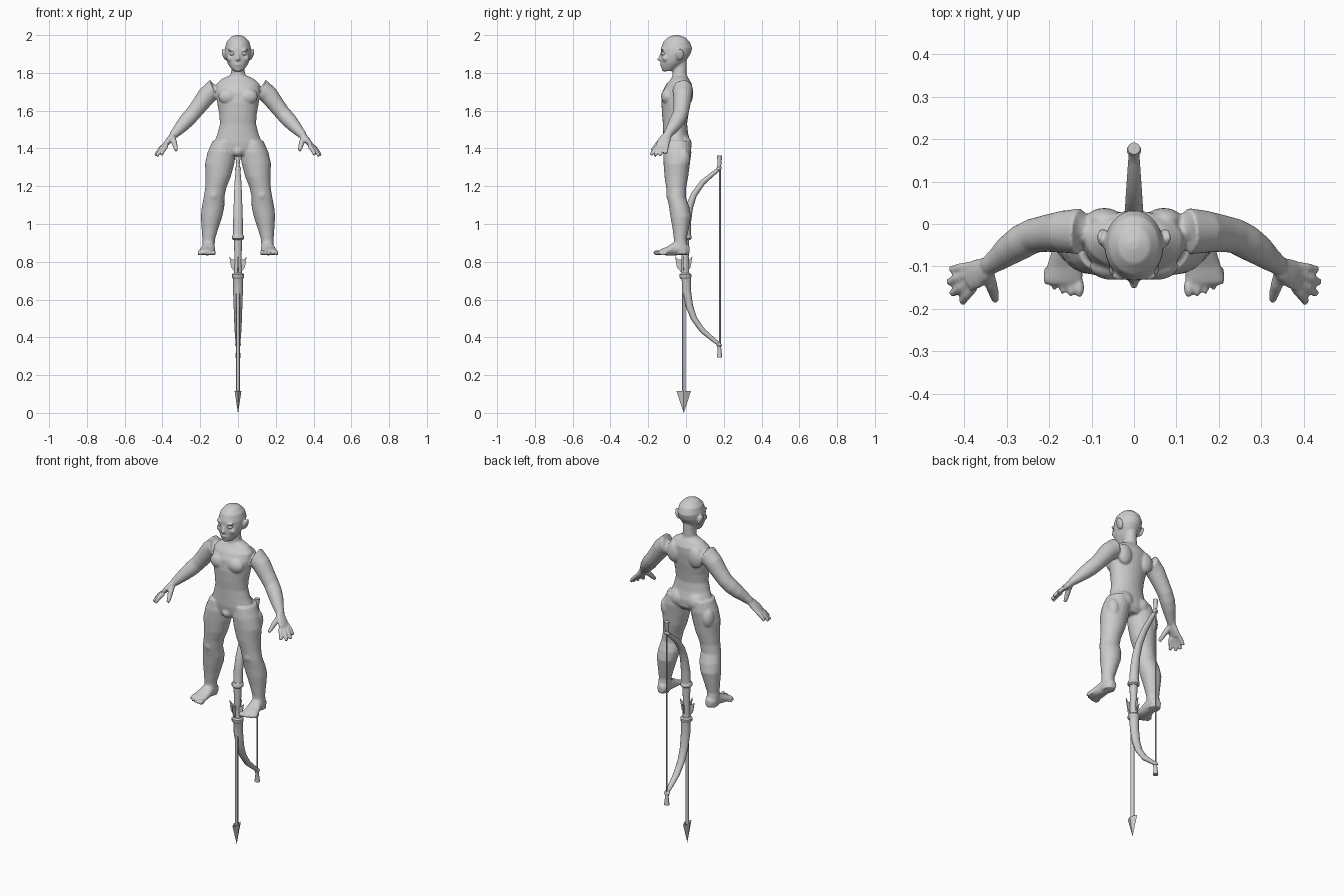
import bpy, bmesh, math
from mathutils import Vector, Matrix

X, Y, Z = Vector((1, 0, 0)), Vector((0, 1, 0)), Vector((0, 0, 1))


def loft(bm, rows, axis=None, hint=X, n=20):
    """Closed tube through rows (x, y, z, ru, rv); rings face axis or the path."""
    pts = [Vector(r[:3]) for r in rows]
    rings = []
    for i, r in enumerate(rows):
        t = axis or (pts[min(i + 1, len(pts) - 1)] - pts[max(i - 1, 0)]).normalized()
        u = (hint - t * hint.dot(t)).normalized()
        v = t.cross(u)
        rings.append([bm.verts.new(pts[i] + u * r[3] * math.cos(2 * math.pi * k / n)
                                   + v * r[-1] * math.sin(2 * math.pi * k / n)) for k in range(n)])
    for a, b in zip(rings, rings[1:]):
        for k in range(n):
            bm.faces.new((a[k], a[(k + 1) % n], b[(k + 1) % n], b[k]))
    bm.faces.new(rings[0][::-1])
    bm.faces.new(rings[-1])


def blob(bm, loc, size, rot=0, axis='X'):
    m = (Matrix.Translation(loc) @ Matrix.Rotation(math.radians(rot), 4, axis)
         @ Matrix.Diagonal((*size, 1)))
    bmesh.ops.create_uvsphere(bm, u_segments=20, v_segments=12, radius=1, matrix=m)


def finish(bm, name, angle=40):
    bmesh.ops.recalc_face_normals(bm, faces=bm.faces)
    me = bpy.data.meshes.new(name)
    bm.to_mesh(me)
    bm.free()
    ob = bpy.data.objects.new(name, me)
    bpy.context.collection.objects.link(ob)
    bpy.ops.object.select_all(action='DESELECT')
    ob.select_set(True)
    bpy.context.view_layer.objects.active = ob
    bpy.ops.object.shade_smooth_by_angle(angle=math.radians(angle))
    return ob


def side(s, rows):
    return [(s * r[0], *r[1:]) for r in rows]


bm = bmesh.new()

# Head and neck: (z, y centre, half width, half depth)
head = [(2.0, -.05, .012, .012), (1.99, -.05, .038, .043), (1.965, -.05, .060, .070),
        (1.93, -.05, .069, .083), (1.90, -.055, .069, .079), (1.875, -.063, .064, .071),
        (1.85, -.074, .055, .059), (1.83, -.084, .042, .047), (1.81, -.093, .026, .032)]
neck = [(1.88, -.03, .034, .034), (1.83, -.032, .034, .036), (1.79, -.034, .038, .038),
        (1.74, -.035, .05, .045)]
# Torso
torso = [(1.79, -.032, .038, .034), (1.768, -.032, .085, .048), (1.74, -.037, .115, .068),
         (1.70, -.047, .118, .078), (1.64, -.053, .110, .077), (1.58, -.057, .099, .070),
         (1.53, -.058, .096, .064), (1.48, -.055, .108, .066), (1.43, -.048, .128, .072),
         (1.39, -.046, .128, .068), (1.365, -.05, .08, .055)]
for rows in (head, neck, torso):
    loft(bm, [(0, y, z, a, b) for z, y, a, b in rows], axis=Z, n=28)

# Face and groin
blob(bm, (0, -.137, 1.873), (.011, .017, .010))
blob(bm, (0, -.133, 1.887), (.007, .010, .024), -18)
blob(bm, (0, -.128, 1.845), (.019, .010, .005))
blob(bm, (0, -.124, 1.836), (.016, .010, .005))
blob(bm, (0, -.112, 1.818), (.018, .016, .012))
blob(bm, (0, -.09, 1.385), (.03, .035, .03))

leg = [(.08, -.045, 1.44, .055, .068), (.086, -.046, 1.38, .075, .075),
       (.097, -.049, 1.32, .078, .070), (.105, -.051, 1.25, .067, .063),
       (.118, -.052, 1.19, .056, .053), (.127, -.05, 1.14, .055, .050),
       (.132, -.036, 1.09, .060, .054), (.14, -.028, 1.04, .057, .055),
       (.148, -.028, .98, .045, .044), (.155, -.03, .92, .034, .034),
       (.157, -.028, .88, .033, .037), (.157, -.02, .84, .032, .036)]
foot = [(.154, .018, .862, .018, .022), (.155, -.005, .869, .032, .035),
        (.157, -.06, .87, .036, .036), (.163, -.10, .857, .043, .023),
        (.167, -.132, .851, .047, .016), (.167, -.143, .849, .042, .012)]
arm = [(.09, -.022, 1.705, .055), (.13, -.017, 1.712, .055), (.165, -.018, 1.68, .050),
       (.205, -.022, 1.627, .044), (.238, -.028, 1.585, .041), (.265, -.042, 1.555, .041),
       (.295, -.062, 1.522, .036), (.322, -.084, 1.492, .028), (.345, -.10, 1.468, .022)]
palm = [(.335, -.093, 1.478, .020, .018), (.352, -.107, 1.458, .029, .018),
        (.372, -.118, 1.435, .035, .016), (.389, -.127, 1.415, .034, .012)]
fingers = [((.385, -.099, 1.422), (.432, -.108, 1.373)), ((.389, -.117, 1.418), (.438, -.138, 1.363)),
           ((.385, -.135, 1.414), (.430, -.165, 1.360)), ((.377, -.149, 1.414), (.406, -.185, 1.365))]
thumb = [(.345, -.112, 1.458, .015), (.337, -.143, 1.43, .015), (.330, -.165, 1.405, .012),
         (.326, -.182, 1.388, .009)]

for s in (1, -1):
    # Limbs
    loft(bm, side(s, leg), axis=Z)
    loft(bm, side(s, foot), axis=Y)
    loft(bm, side(s, arm))
    loft(bm, side(s, palm), hint=Y)
    loft(bm, side(s, thumb), n=12)
    for a, b in fingers:
        mid = (Vector(a) + Vector(b)) / 2 + Vector((.002, 0, .003))
        loft(bm, side(s, [(*a, .011), (*mid, .0115), (*b, .009)]), n=12)
    for i in range(5):
        r = .014 - .0015 * i
        blob(bm, (s * (.129 + .0195 * i), -.15 + .0035 * i * i * .5, .834 + r), (r * .85, .024, r))
    # Muscle shapes, joints, brow and ears
    blob(bm, (s * .055, -.022, 1.42), (.056, .053, .056))
    blob(bm, (s * .052, -.100, 1.675), (.052, .032, .042))
    blob(bm, (s * .07, .008, 1.69), (.045, .030, .06))
    blob(bm, (s * .127, -.083, 1.155), (.028, .022, .034))
    blob(bm, (s * .132, -.018, 1.345), (.035, .04, .06))
    blob(bm, (s * .03, -.122, 1.920), (.025, .012, .006), -s * 8, 'Y')
    blob(bm, (s * .038, -.108, 1.877), (.022, .018, .018))
    blob(bm, (s * .073, -.032, 1.897), (.010, .022, .032), s * 18, 'Y')

body = finish(bm, "body")
rm = body.modifiers.new("blend", 'REMESH')
rm.mode, rm.voxel_size, rm.use_smooth_shade = 'VOXEL', .005, True
sm = body.modifiers.new("soften", 'SMOOTH')
sm.factor, sm.iterations = .5, 5

# Eyes
bm = bmesh.new()
for s in (1, -1):
    blob(bm, (s * .029, -.1175, 1.902), (.017, .014, .011))
finish(bm, "eyes")

# Bow: two mirrored limbs with collars and tips, joined by a grip
MID = .8275
limb = [(-.002, .925, .030, .028), (.001, .945, .026, .025), (.004, 1.01, .026, .023),
        (.018, 1.09, .023, .020), (.042, 1.155, .021, .017), (.088, 1.22, .018, .015),
        (.145, 1.268, .014, .012), (.170, 1.288, .012, .011), (.177, 1.315, .009, .010),
        (.178, 1.362, .015, .014)]
bm = bmesh.new()
for s in (1, -1):
    def at(z):
        return MID + s * (z - MID)
    loft(bm, [(0, y, at(z), a, b) for y, z, a, b in limb], n=14)
    loft(bm, [(0, -.003, at(z), r) for z, r in ((.915, .024), (.922, .032), (.938, .032), (.945, .026))],
         axis=Z, n=14)
    blob(bm, (0, .174, at(1.293)), (.017, .017, .010), s * 30)
loft(bm, [(0, -.004, z, r) for z, r in ((.72, .022), (MID, .019), (.935, .022))], axis=Z, n=14)
finish(bm, "bow")

# Bow string
bm = bmesh.new()
loft(bm, [(0, .18, .335, .004), (0, .18, 1.32, .004)], axis=Z, n=8)
finish(bm, "bow_string")

# Arrow: shaft, four-sided head, four fins
AY = -.012
bm = bmesh.new()
loft(bm, [(0, AY, .09, .010), (0, AY, .86, .010)], axis=Z, n=12)
loft(bm, [(0, AY, 0, .0005, .0005), (0, AY, .115, .018, .038), (0, AY, .095, .009, .009)], axis=Z, n=4)
fin = [(.006, .735), (.036, .77), (.046, .828), (.030, .812), (.006, .812)]
for i in range(4):
    d = Vector((math.cos(i * math.pi / 2), math.sin(i * math.pi / 2), 0))
    w = Z.cross(d) * .002
    f = bm.faces.new([bm.verts.new(Vector((0, AY, z)) + d * r - w) for r, z in fin])
    ext = bmesh.ops.extrude_face_region(bm, geom=[f], use_keep_orig=True)
    bmesh.ops.translate(bm, vec=w * 2, verts=[g for g in ext['geom'] if isinstance(g, bmesh.types.BMVert)])
finish(bm, "arrow", 30)
